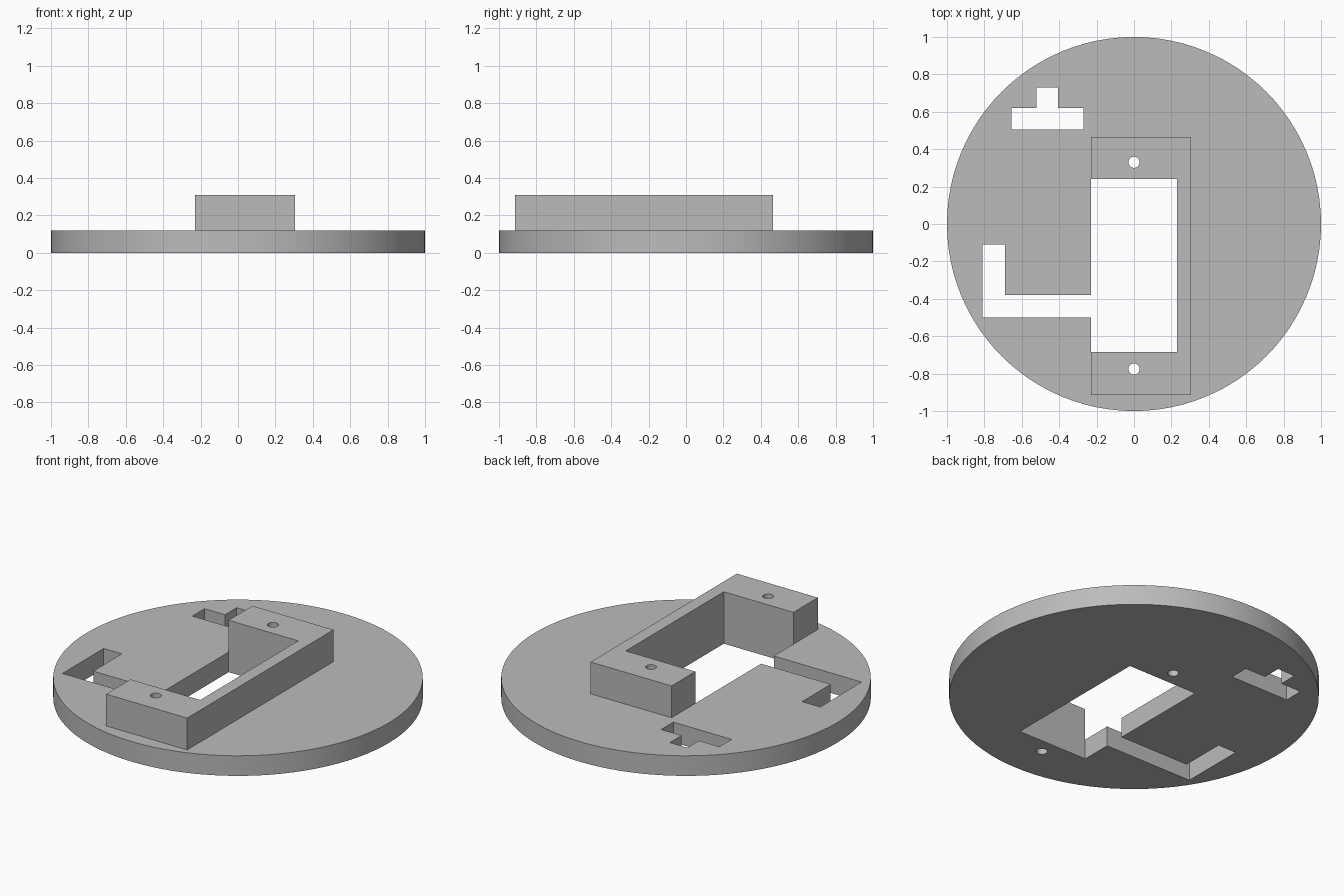
import bpy
import bmesh
from mathutils import Vector

if "Cube" in bpy.data.objects:
    bpy.data.objects.remove(bpy.data.objects["Cube"], do_unlink=True)

PLATE_TOP = 0.12
BRACKET_TOP = 0.31
SCREW_Y = (0.33, -0.775)

grey = bpy.data.materials.new("plain grey")
grey.use_nodes = True
colour = (0.5, 0.5, 0.5, 1)
grey.diffuse_color = colour
grey.node_tree.nodes["Principled BSDF"].inputs["Base Color"].default_value = colour


def prism(name, outline, bottom, top):
    """Extrude a flat outline between two heights."""
    bm = bmesh.new()
    face = bm.faces.new([bm.verts.new((x, y, bottom)) for x, y in outline])
    extruded = bmesh.ops.extrude_face_region(bm, geom=[face])["geom"]
    verts = [v for v in extruded if isinstance(v, bmesh.types.BMVert)]
    bmesh.ops.translate(bm, verts=verts, vec=Vector((0, 0, top - bottom)))
    bmesh.ops.recalc_face_normals(bm, faces=bm.faces)
    mesh = bpy.data.meshes.new(name)
    bm.to_mesh(mesh)
    bm.free()
    obj = bpy.data.objects.new(name, mesh)
    bpy.context.collection.objects.link(obj)
    mesh.materials.append(grey)
    return obj


def cylinder(name, radius, bottom, top, y=0, sides=96):
    bpy.ops.mesh.primitive_cylinder_add(
        vertices=sides, radius=radius, depth=top - bottom,
        location=(0, y, (top + bottom) / 2))
    obj = bpy.context.object
    obj.name = name
    obj.data.materials.append(grey)
    return obj


def cut(target, cutters):
    """Subtract each cutter, then remove it."""
    bpy.context.view_layer.objects.active = target
    for cutter in cutters:
        cutter.hide_render = True
        mod = target.modifiers.new("cut", "BOOLEAN")
        mod.operation = "DIFFERENCE"
        mod.solver = "EXACT"
        mod.object = cutter
        bpy.ops.object.modifier_apply(modifier=mod.name)
        bpy.data.objects.remove(cutter, do_unlink=True)


def screw_cutters():
    return [cylinder("screw_cutter", 0.03, -0.1, 0.5, y, 32) for y in SCREW_Y]


def smooth(obj):
    bpy.ops.object.select_all(action="DESELECT")
    obj.select_set(True)
    bpy.context.view_layer.objects.active = obj
    bpy.ops.object.shade_smooth_by_angle(angle=0.5)


# Round base plate
plate = cylinder("base_plate", 1, 0, PLATE_TOP)

# Main opening joined to the L-shaped cable slot
opening = [(-0.23, 0.24), (-0.23, -0.38), (-0.69, -0.38), (-0.69, -0.11),
           (-0.81, -0.11), (-0.81, -0.5), (-0.23, -0.5), (-0.23, -0.685),
           (0.23, -0.685), (0.23, 0.24)]

# T-shaped slot
tee = [(-0.655, 0.505), (-0.27, 0.505), (-0.27, 0.62), (-0.405, 0.62),
       (-0.405, 0.73), (-0.52, 0.73), (-0.52, 0.62), (-0.655, 0.62)]

cut(plate, [prism("opening_cutter", opening, -0.1, 0.3),
            prism("tee_cutter", tee, -0.1, 0.3)] + screw_cutters())
smooth(plate)

# Raised C-shaped bracket, open towards -x
bracket_outline = [(-0.23, 0.465), (-0.23, 0.24), (0.23, 0.24), (0.23, -0.685),
                   (-0.23, -0.685), (-0.23, -0.915), (0.305, -0.915), (0.305, 0.465)]
bracket = prism("mounting_bracket", bracket_outline, PLATE_TOP, BRACKET_TOP)
cut(bracket, screw_cutters())
smooth(bracket)
